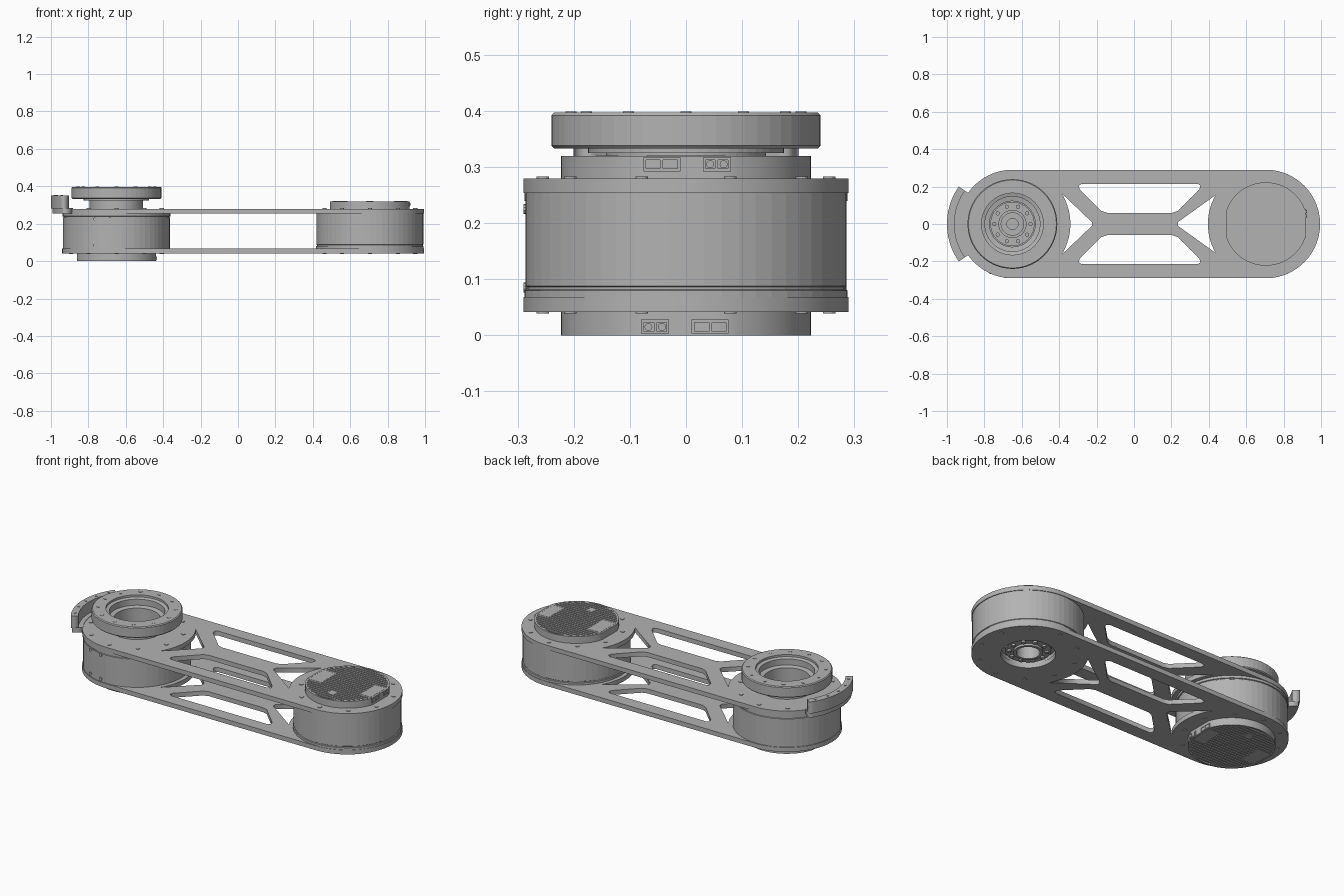
import bpy, bmesh
from math import sin, cos, pi, radians, sqrt
from mathutils import Matrix, Vector

if "Cube" in bpy.data.objects:
    bpy.data.objects.remove(bpy.data.objects["Cube"])

grey = bpy.data.materials.new("machined_grey")
grey.use_nodes = True
grey.diffuse_color = (0.45, 0.45, 0.45, 1)
grey.node_tree.nodes["Principled BSDF"].inputs["Base Color"].default_value = grey.diffuse_color

LEFT_X, RIGHT_X, MID_Z = 0.705, -0.65, 0.16
PLATE_R = 0.29
SEG = 56


def add_mesh(name, mesh, matrix=Matrix()):
    mesh.transform(matrix)
    mesh.materials.clear()
    mesh.materials.append(grey)
    ob = bpy.data.objects.new(name, mesh)
    bpy.context.collection.objects.link(ob)
    return ob


def from_bmesh(name, bm, matrix=Matrix()):
    bmesh.ops.recalc_face_normals(bm, faces=bm.faces)
    mesh = bpy.data.meshes.new(name)
    bm.to_mesh(mesh)
    bm.free()
    return add_mesh(name, mesh, matrix)


def arc(cx, r, a0, a1, n=28):
    return [(cx + r * cos(radians(a0 + (a1 - a0) * i / n)),
             r * sin(radians(a0 + (a1 - a0) * i / n))) for i in range(n + 1)]


def sheet(name, loops, z0, z1, matrix=Matrix()):
    """Flat plate from an outline followed by its hole outlines."""
    cu = bpy.data.curves.new(name, 'CURVE')
    cu.dimensions, cu.fill_mode = '2D', 'BOTH'
    cu.extrude = (z1 - z0) / 2
    for loop in loops:
        sp = cu.splines.new('POLY')
        sp.points.add(len(loop) - 1)
        for p, (x, y) in zip(sp.points, loop):
            p.co = (x, y, 0, 1)
        sp.use_cyclic_u = True
    tmp = bpy.data.objects.new(name + "_outline", cu)
    bpy.context.collection.objects.link(tmp)
    dg = bpy.context.evaluated_depsgraph_get()
    mesh = bpy.data.meshes.new_from_object(tmp.evaluated_get(dg))
    bpy.data.objects.remove(tmp)
    return add_mesh(name, mesh, matrix @ Matrix.Translation((0, 0, (z0 + z1) / 2)))


def lathe(name, profile, matrix=Matrix()):
    """Ring swept from a closed (radius, z) profile."""
    bm = bmesh.new()
    rings = [[bm.verts.new((r * cos(2 * pi * i / SEG), r * sin(2 * pi * i / SEG), z))
              for r, z in profile] for i in range(SEG)]
    n = len(profile)
    for i in range(SEG):
        a, b = rings[i], rings[(i + 1) % SEG]
        for j in range(n):
            bm.faces.new((a[j], b[j], b[(j + 1) % n], a[(j + 1) % n]))
    return from_bmesh(name, bm, matrix)


def bolts(name, count, radius, size, z, matrix=Matrix(), height=0.008, start=0.0):
    bm = bmesh.new()
    for i in range(count):
        a = start + 2 * pi * i / count
        bmesh.ops.create_cone(bm, cap_ends=True, segments=12, radius1=size, radius2=size, depth=height,
                              matrix=Matrix.Translation((radius * cos(a), radius * sin(a), z)))
    return from_bmesh(name, bm, matrix)


def box(bm, lo, hi):
    lo, hi = Vector(lo), Vector(hi)
    bmesh.ops.create_cube(bm, size=1, matrix=Matrix.Translation((lo + hi) / 2)
                          @ Matrix.Diagonal((*(hi - lo), 1)))


# Side plates: rounded outline with truss windows and an output bore
def window(sign):
    pts = [(-0.28, .215), (.34, .215), (.355, .205), (.35, .185), (.235, .07), (.205, .06),
           (-0.145, .06), (-0.175, .07), (-0.29, .185), (-0.295, .205)]
    return [(x, y * sign) for x, y in pts]


def plate(name, z0, z1, bore_x):
    outline = arc(LEFT_X, PLATE_R, -90, 90) + arc(RIGHT_X, PLATE_R, 90, 270)
    gaps = [[(-0.225, -.01), (-0.225, .01)] + arc(RIGHT_X, .31, 32, -32, 14),
            [(.235, .01), (.235, -.01)] + arc(LEFT_X, .31, 210, 150, 14)]
    sheet(name, [outline, window(1), window(-1), arc(bore_x, .14, 0, 353, 47)] + gaps, z0, z1)


plate("upper_plate", .254, .28, RIGHT_X)
plate("lower_plate", .042, .068, LEFT_X)
for side, cx in (("left", LEFT_X), ("right", RIGHT_X)):
    for level, z in (("upper", .279), ("lower", .043)):
        bolts(f"{side}_{level}_plate_bolts", 10, .255, .011, z,
              Matrix.Translation((cx, 0, 0)), start=pi / 10)


# Actuator: ribbed cap on local +z, recessed output on local -z
def cap_half_width(y):
    return min(.212, sqrt(max(.223 ** 2 - y * y, 0)))


def actuator(side, matrix):
    lathe(side + "_drum", [(.03, .094), (.286, .094), (.286, -.072), (.283, -.074), (.283, -.078),
                           (.288, -.08), (.288, -.094), (.145, -.094), (.145, -.07), (.118, -.07),
                           (.118, -.098), (.075, -.098), (.075, -.11), (.06, -.11), (.06, -.04),
                           (.03, -.04)], matrix)
    bolts(side + "_output_bolts", 10, .097, .011, -.101, matrix, .014)
    # clipped round cap
    rim = [(max(-.212, min(.212, x)), y) for x, y in arc(0, .223, 0, 354, 59)]
    sheet(side + "_cap", [rim], .09, .153, matrix)
    # cooling ribs
    bm = bmesh.new()
    pitch = .0195
    for i in range(-10, 11):
        y = i * pitch
        w = cap_half_width(abs(y) + .006) - .002
        box(bm, (-w, y - .006, .15), (w, y + .006, .16))
    from_bmesh(side + "_cap_ribs", bm, matrix)
    # cap border and flat cover pads
    sheet(side + "_cap_rim", [rim, [(x * .955, y * .955) for x, y in rim]], .15, .16, matrix)
    bm = bmesh.new()
    for x0, y0, x1, y1 in ((-.2, -.07, -.12, .07), (.13, -.07, .2, .07), (-.02, -.16, .02, -.12)):
        box(bm, (x0, y0, .15), (x1, y1, .1602))
    from_bmesh(side + "_cap_pads", bm, matrix)
    # cable sockets on the flat of the cap
    bm = bmesh.new()
    for y0, y1 in ((-.076, -.01), (.03, .08)):
        box(bm, (.205, y0, .132), (.215, y1, .137))
        box(bm, (.205, y0, .153), (.215, y1, .157))
        for y in (y0, (y0 + y1) / 2 - .003, y1 - .005):
            box(bm, (.205, y, .132), (.215, y + .005, .157))
    for y in (.043, .067):
        bmesh.ops.create_cone(bm, cap_ends=True, segments=12, radius1=.007, radius2=.007, depth=.012,
                              matrix=Matrix.Translation((.21, y, .145)) @ Matrix.Rotation(pi / 2, 4, 'Y'))
    from_bmesh(side + "_sockets", bm, matrix)


actuator("left", Matrix.Translation((LEFT_X, 0, MID_Z)))
at_right = Matrix.Translation((RIGHT_X, 0, 0))
actuator("right", Matrix.Translation((RIGHT_X, 0, MID_Z)) @ Matrix.Rotation(pi, 4, 'X'))

# Small screws on the front of the right drum
bm = bmesh.new()
for x in (-.115, -.035):
    for z in (.085, .225):
        bmesh.ops.create_cone(bm, cap_ends=True, segments=10, radius1=.009, radius2=.009, depth=.012,
                              matrix=Matrix.Translation((x, -sqrt(.286 ** 2 - x * x), z))
                              @ Matrix.Rotation(pi / 2, 4, 'X'))
from_bmesh("drum_screws", bm, at_right)

# Output flange with stepped bore
lathe("output_flange", [(.143, .25), (.143, .325), (.175, .325), (.175, .333), (.235, .333),
                        (.24, .338), (.24, .392), (.235, .397), (.165, .397), (.165, .385),
                        (.147, .38), (.147, .345), (.122, .34), (.122, .25)], at_right)
bolts("flange_bolts", 12, .205, .01, .395, at_right)

# Curved stop bracket hugging the plate end
def band(name, r0, r1, half, z0, z1):
    loop = arc(RIGHT_X, r1, 180 - half, 180 + half, 20) + arc(RIGHT_X, r0, 180 + half, 180 - half, 20)
    sheet(name, [loop], z0, z1)


band("bracket_body", .31, .35, 35, .282, .35)
band("bracket_lip", .285, .343, 35, .255, .283)
bm = bmesh.new()
for deg in (152, 166, 180, 194, 208):
    a = radians(deg)
    bmesh.ops.create_cone(bm, cap_ends=True, segments=10, radius1=.007, radius2=.007, depth=.006,
                          matrix=Matrix.Translation((.33 * cos(a), .33 * sin(a), .35)))
from_bmesh("bracket_screws", bm, at_right)
